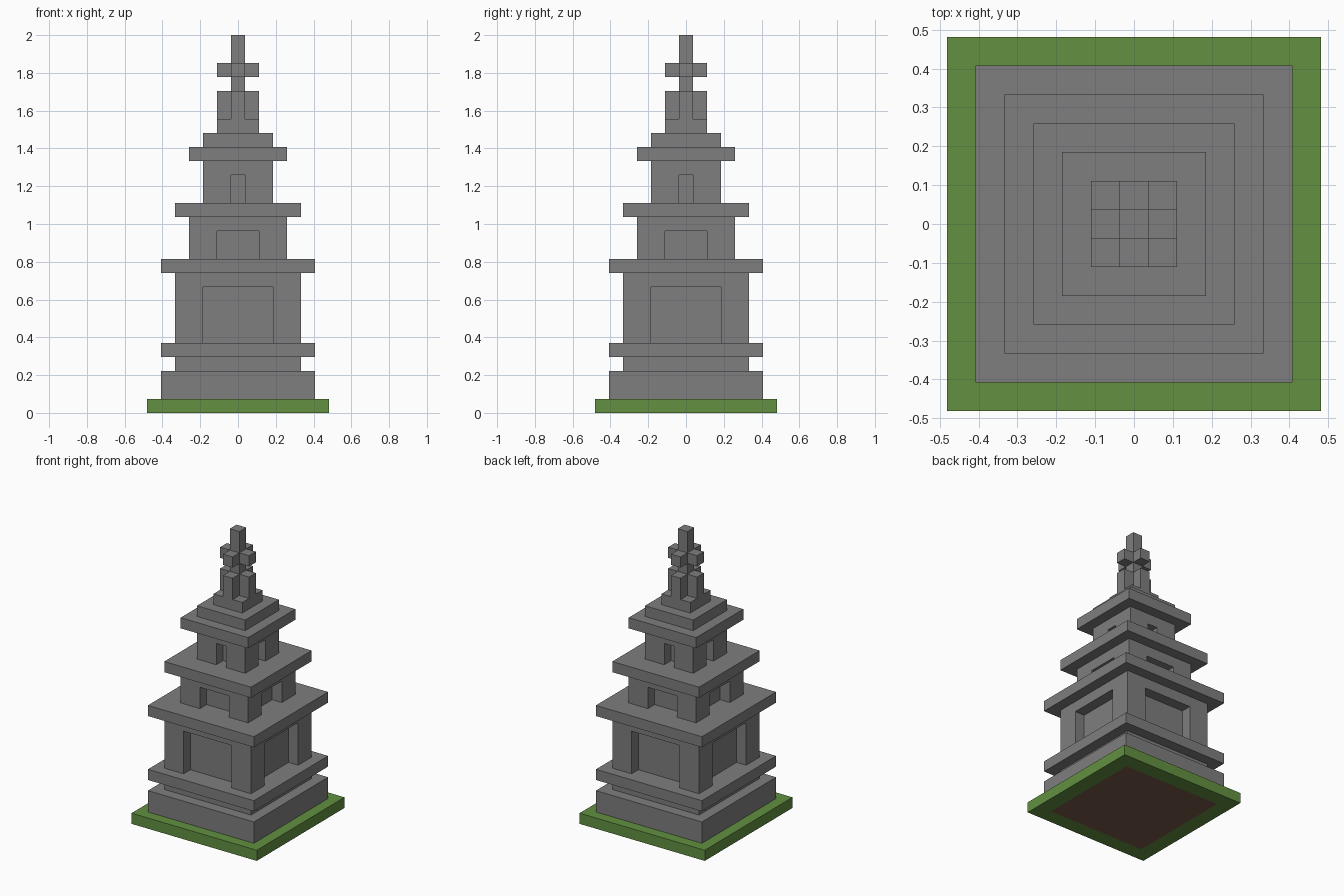
import bpy
import bmesh
from mathutils import Matrix, Vector

UNIT = 2 / 27  # one building block

cube = bpy.data.objects.get("Cube")
if cube:
    bpy.data.objects.remove(cube, do_unlink=True)


def material(name, rgb):
    mat = bpy.data.materials.new(name)
    mat.use_nodes = True
    mat.diffuse_color = (*rgb, 1)
    mat.node_tree.nodes["Principled BSDF"].inputs["Base Color"].default_value = (*rgb, 1)
    return mat


stone = material("grey stone", (0.21, 0.21, 0.21))
grass = material("green grass", (0.122, 0.28, 0.052))
earth = material("brown earth", (0.19, 0.10, 0.065))


def add_box(bm, size, centre):
    """Add a box measured in blocks."""
    matrix = Matrix.Translation(Vector(centre) * UNIT) @ Matrix.Diagonal((*(s * UNIT for s in size), 1))
    bmesh.ops.create_cube(bm, size=1, matrix=matrix)


def make_object(name, bm, mat):
    mesh = bpy.data.meshes.new(name)
    bm.to_mesh(mesh)
    bm.free()
    mesh.materials.append(mat)
    obj = bpy.data.objects.new(name, mesh)
    bpy.context.collection.objects.link(obj)
    return obj


def slab(name, width, low, high, mat=stone):
    bm = bmesh.new()
    add_box(bm, (width, width, high - low), (0, 0, (low + high) / 2))
    return make_object(name, bm, mat)


def storey(name, width, low, high, door):
    """A square storey with a one-block-deep doorway niche on each side."""
    walls = slab(name, width, low, high)
    bm = bmesh.new()
    reach = width / 2  # cutter centre: one block inside, one outside
    middle, tall = (low + high) / 2 - 1, high - low
    for side in (-1, 1):
        add_box(bm, (door, 2, tall), (0, side * reach, middle))
        add_box(bm, (2, door, tall), (side * reach, 0, middle))
    cutter = make_object(name + "_cutter", bm, stone)
    cutter.hide_render = True
    cut = walls.modifiers.new("niches", "BOOLEAN")
    cut.operation = "DIFFERENCE"
    cut.solver = "EXACT"
    cut.object = cutter
    bpy.context.view_layer.objects.active = walls
    bpy.ops.object.modifier_apply(modifier=cut.name)
    bpy.data.objects.remove(cutter, do_unlink=True)


def cross(name, low, high):
    """Two bars crossing at right angles."""
    bm = bmesh.new()
    for size in ((3, 1), (1, 3)):
        add_box(bm, (*size, high - low), (0, 0, (low + high) / 2))
    make_object(name, bm, stone)


# Grass plot with a square of earth inset in its underside
plot = slab("grass_plot", 13, 0, 1, grass)
plot.data.materials.append(earth)
bm = bmesh.new()
bm.from_mesh(plot.data)
bm.normal_update()
underside = [f for f in bm.faces if f.normal.z < -0.5]
bmesh.ops.inset_region(bm, faces=underside, thickness=2 * UNIT)
underside[0].material_index = 1
bm.to_mesh(plot.data)
bm.free()

# Stepped plinth
slab("plinth", 11, 1, 3)
slab("plinth_neck", 9, 3, 4)
slab("plinth_ledge", 11, 4, 5)

# Storeys and their overhanging roofs
storey("lower_storey", 9, 5, 10, 5)
slab("lower_roof", 11, 10, 11)
storey("middle_storey", 7, 11, 14, 3)
slab("middle_roof", 9, 14, 15)
storey("upper_storey", 5, 15, 18, 1)
slab("upper_roof", 7, 18, 19)

# Stepped cap and finial
slab("roof_cap", 5, 19, 20)
slab("finial_base", 3, 20, 21)
cross("finial_buttresses", 21, 23)
cross("finial_cross", 24, 25)
slab("finial_spire", 1, 21, 27)
